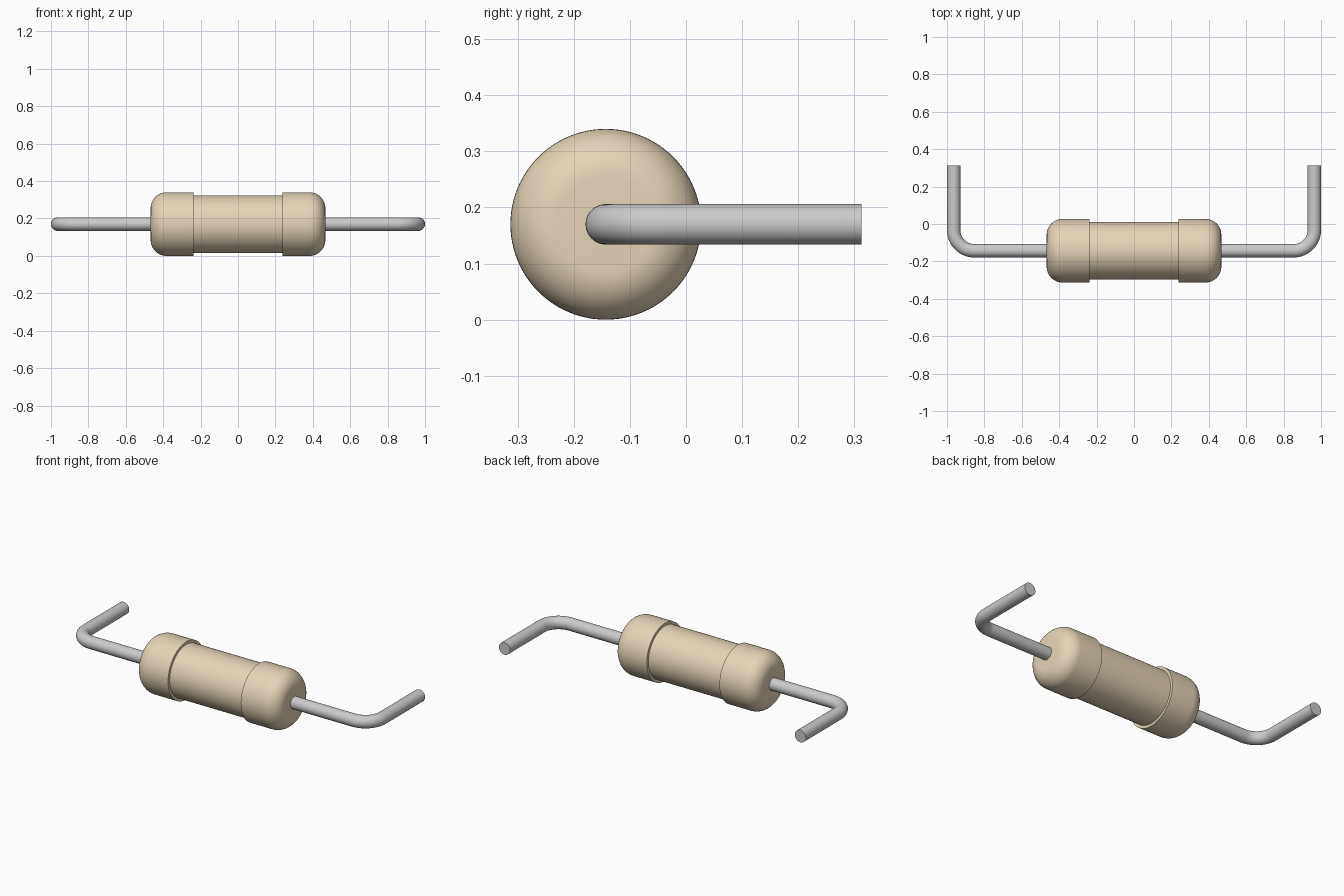
import bpy, bmesh
from math import sin, cos, pi, radians
from mathutils import Vector

if "Cube" in bpy.data.objects:
    bpy.data.objects.remove(bpy.data.objects["Cube"])

AXIS_Y, AXIS_Z = -0.143, 0.17      # body centre line
CAP_R, MID_R, FILLET = 0.17, 0.154, 0.085
BODY_END, CAP_IN = 0.467, 0.237
WIRE_R, WIRE_X, BEND_R, TIP_Y = 0.036, 0.964, 0.11, 0.313


def material(name, color):
    m = bpy.data.materials.new(name)
    m.diffuse_color = color
    m.use_nodes = True
    m.node_tree.nodes["Principled BSDF"].inputs["Base Color"].default_value = m.diffuse_color
    return m


def tube(name, stations, sides, mat):
    """Skin round rings; each station is (x, y, heading angle in plan, radius)."""
    bm = bmesh.new()
    rings = []
    for x, y, heading, r in stations:
        side = Vector((-sin(heading), cos(heading), 0))
        up = Vector((0, 0, 1))
        centre = Vector((x, y, AXIS_Z))
        rings.append([bm.verts.new(centre + r * (side * cos(2 * pi * k / sides)
                                                 + up * sin(2 * pi * k / sides)))
                      for k in range(sides)])
    for a, b in zip(rings, rings[1:]):
        for k in range(sides):
            j = (k + 1) % sides
            bm.faces.new((a[k], a[j], b[j], b[k]))
    bm.faces.new(rings[0])
    bm.faces.new(rings[-1])
    bmesh.ops.recalc_face_normals(bm, faces=bm.faces)
    mesh = bpy.data.meshes.new(name)
    bm.to_mesh(mesh)
    bm.free()
    obj = bpy.data.objects.new(name, mesh)
    bpy.context.collection.objects.link(obj)
    mesh.materials.append(mat)
    bpy.ops.object.select_all(action='DESELECT')
    obj.select_set(True)
    bpy.context.view_layer.objects.active = obj
    bpy.ops.object.shade_smooth_by_angle(angle=radians(35))
    return obj


tan = material("tan_coating", (0.79, 0.66, 0.48, 1))
metal = material("lead_metal", (0.72, 0.72, 0.70, 1))

# Body: rounded end caps stepping down to a narrower middle
half = [(CAP_IN, MID_R), (CAP_IN, CAP_R)]
for i in range(13):
    a = pi / 2 * i / 12
    half.append((BODY_END - FILLET + FILLET * sin(a), CAP_R - FILLET + FILLET * cos(a)))
profile = [(-x, r) for x, r in reversed(half)] + half
tube("resistor_body", [(x, AXIS_Y, 0, r) for x, r in profile], 96, tan)

# Leads: straight out of each end, then bent towards the back
for s, name in ((1, "right_lead"), (-1, "left_lead")):
    path = [(0.44, AXIS_Y, 0)]
    for i in range(17):
        a = pi / 2 * i / 16
        path.append((WIRE_X - BEND_R + BEND_R * sin(a), AXIS_Y + BEND_R * (1 - cos(a)), a))
    path.append((WIRE_X, TIP_Y, pi / 2))
    tube(name, [(s * x, y, s * a, WIRE_R) for x, y, a in path], 40, metal)
